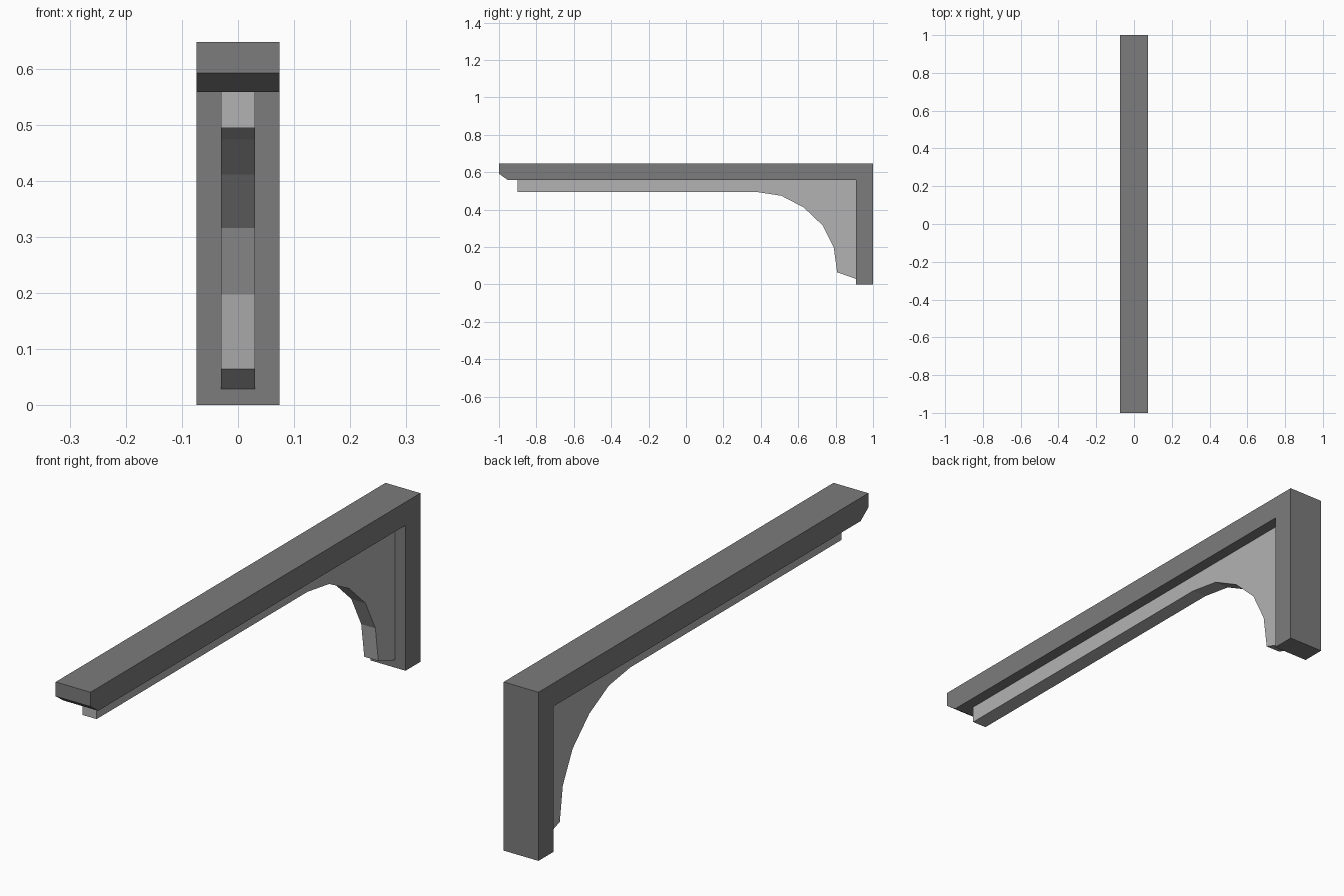
import bpy, bmesh

if "Cube" in bpy.data.objects:
    bpy.data.objects.remove(bpy.data.objects["Cube"])


def material(name, value):
    m = bpy.data.materials.new(name)
    m.diffuse_color = (value, value, value, 1)
    m.use_nodes = True
    m.node_tree.nodes["Principled BSDF"].inputs["Base Color"].default_value = m.diffuse_color
    return m


def extrude_profile(name, profile, half_width, mat):
    """Extrude a closed (y, z) outline symmetrically along x."""
    bm = bmesh.new()
    face = bm.faces.new([bm.verts.new((-half_width, y, z)) for y, z in profile])
    ext = bmesh.ops.extrude_face_region(bm, geom=[face])
    moved = [v for v in ext["geom"] if isinstance(v, bmesh.types.BMVert)]
    bmesh.ops.translate(bm, verts=moved, vec=(2 * half_width, 0, 0))
    bmesh.ops.recalc_face_normals(bm, faces=bm.faces)
    mesh = bpy.data.meshes.new(name)
    bm.to_mesh(mesh)
    bm.free()
    mesh.materials.append(mat)
    obj = bpy.data.objects.new(name, mesh)
    bpy.context.collection.objects.link(obj)
    return obj


dark_grey = material("dark grey", 0.20)
light_grey = material("light grey", 0.45)

# L-shaped frame: wall post and top beam with a chamfered tip
extrude_profile("bracket_frame", [
    (-1, 0.647), (-1, 0.592), (-0.953, 0.558), (0.91, 0.558),
    (0.91, 0), (1, 0), (1, 0.647)], 0.074, dark_grey)

# Narrow web under the beam, curving down along the post
extrude_profile("support_web", [
    (-0.9, 0.558), (-0.9, 0.494), (0.38, 0.494), (0.51, 0.474),
    (0.63, 0.411), (0.73, 0.316), (0.79, 0.197), (0.808, 0.065),
    (0.91, 0.029), (0.91, 0.558)], 0.03, light_grey)
